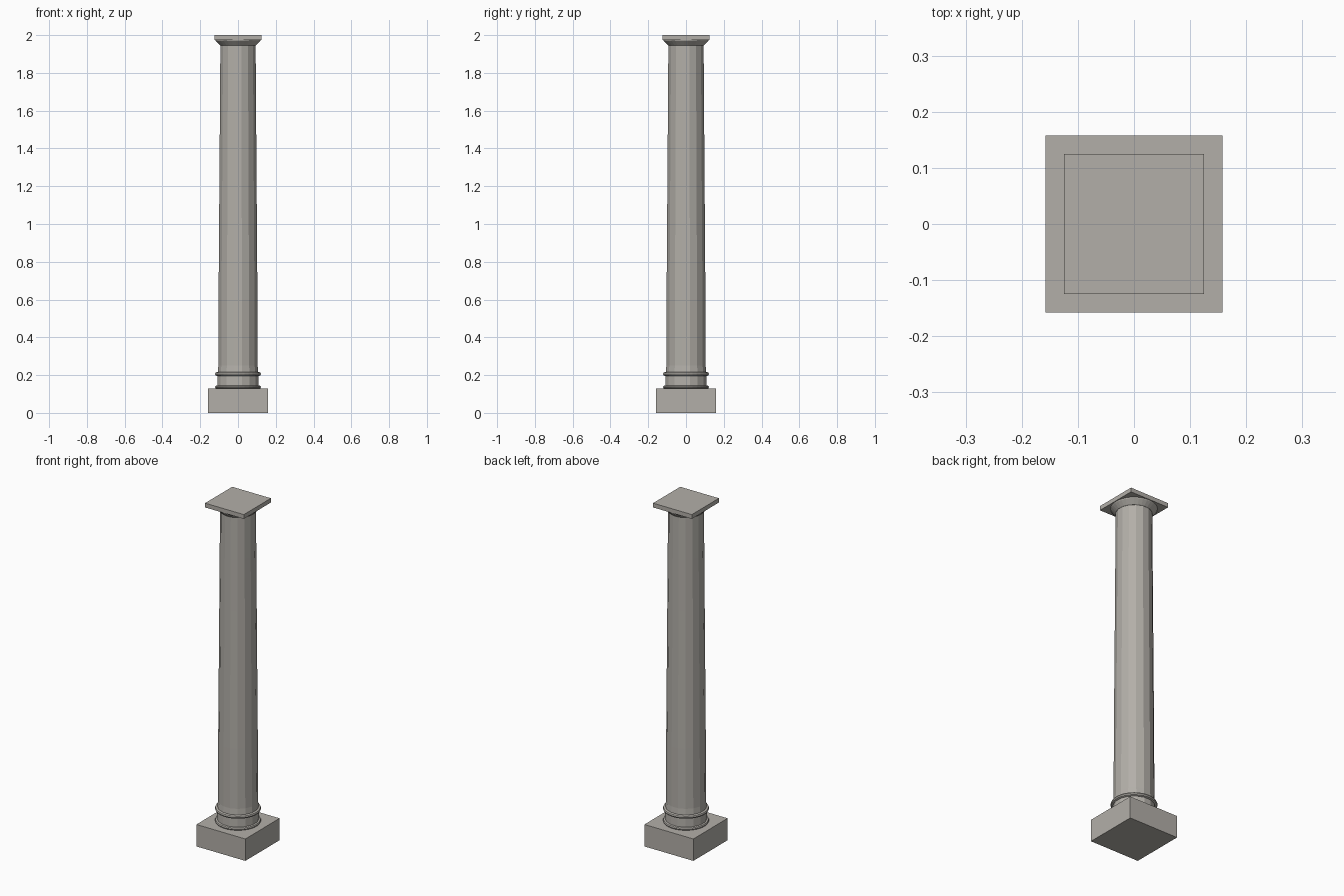
import bpy
import bmesh
import math

default = bpy.data.objects.get("Cube")
if default:
    bpy.data.objects.remove(default, do_unlink=True)

SIDES = 16

stone = bpy.data.materials.new("warm grey stone")
stone.use_nodes = True
colour = (0.45, 0.43, 0.395, 1)
stone.diffuse_color = colour
stone.node_tree.nodes["Principled BSDF"].inputs["Base Color"].default_value = colour


def finish(name, bm):
    bmesh.ops.recalc_face_normals(bm, faces=bm.faces)
    mesh = bpy.data.meshes.new(name)
    bm.to_mesh(mesh)
    bm.free()
    mesh.materials.append(stone)
    obj = bpy.data.objects.new(name, mesh)
    bpy.context.collection.objects.link(obj)
    return obj


def block(name, half, bottom, top):
    """Square slab centred on the column axis."""
    bm = bmesh.new()
    bmesh.ops.create_cube(bm, size=1)
    bmesh.ops.scale(bm, verts=bm.verts, vec=(2 * half, 2 * half, top - bottom))
    bmesh.ops.translate(bm, verts=bm.verts, vec=(0, 0, (top + bottom) / 2))
    return finish(name, bm)


def turned(name, profile, sides=SIDES):
    """Closed solid of revolution from (radius, height) points, a flat facing each axis."""
    bm = bmesh.new()
    rings = []
    for radius, z in profile:
        angles = [(i + 0.5) * math.tau / sides for i in range(sides)]
        rings.append([bm.verts.new((radius * math.cos(a), radius * math.sin(a), z))
                      for a in angles])
    for low, high in zip(rings, rings[1:]):
        for i in range(sides):
            j = (i + 1) % sides
            bm.faces.new((low[i], low[j], high[j], high[i]))
    bm.faces.new(rings[0])
    bm.faces.new(rings[-1])
    return finish(name, bm)


def bead(radius, bulge, bottom, top, steps=4):
    """Half-round moulding profile."""
    mid, half = (top + bottom) / 2, (top - bottom) / 2
    return [(radius + bulge * math.cos(t), mid + half * math.sin(t))
            for t in (math.pi * (k / steps - 0.5) for k in range(steps + 1))]


# Square base
block("plinth", 0.158, 0, 0.128)

# Base mouldings
turned("lower_ring", bead(0.112, 0.01, 0.128, 0.146), 32)
turned("base_neck", [(0.112, 0.14), (0.11, 0.2)])
turned("upper_ring", bead(0.112, 0.01, 0.196, 0.216), 32)

# Gently tapering faceted shaft
turned("shaft", [(0.11, 0.21), (0.106, 0.25), (0.105, 0.6), (0.102, 1.0),
                 (0.099, 1.4), (0.097, 1.7), (0.095, 1.95)])

# Flared capital and square top slab
turned("capital_flare", [(0.095, 1.945), (0.101, 1.951), (0.12, 1.97), (0.122, 1.976)], 32)
block("abacus", 0.125, 1.975, 2.0)
